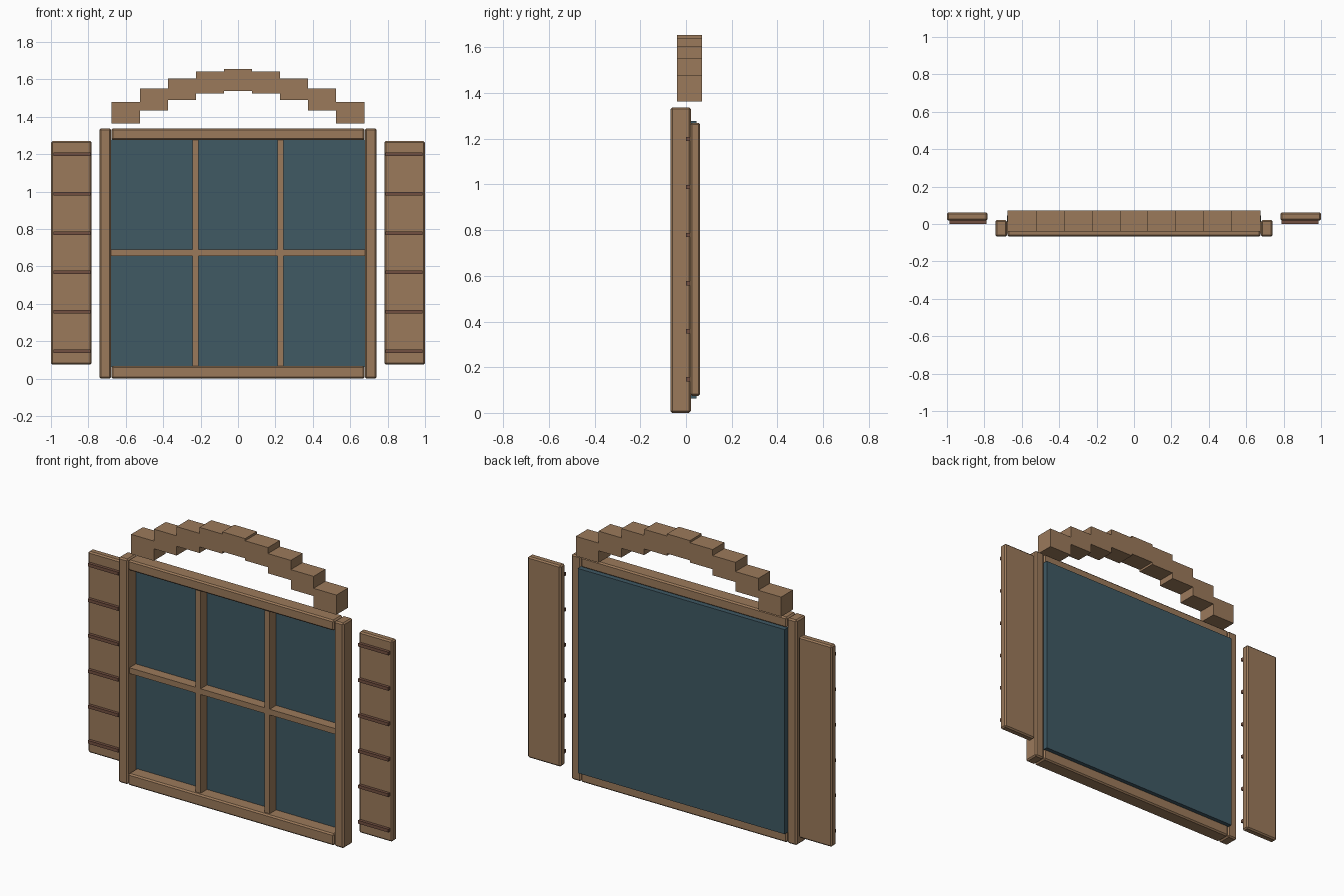
import bpy
import bmesh

if "Cube" in bpy.data.objects:
    bpy.data.objects.remove(bpy.data.objects["Cube"])


def material(name, rgb):
    m = bpy.data.materials.new(name)
    m.diffuse_color = (*rgb, 1.0)
    m.use_nodes = True
    m.node_tree.nodes["Principled BSDF"].inputs["Base Color"].default_value = m.diffuse_color
    return m


WOOD = material("warm wood", (0.33, 0.195, 0.105))
SLAT = material("dark red wood", (0.17, 0.08, 0.053))
GLASS = material("slate blue glass", (0.05, 0.10, 0.127))


def box(name, xs, ys, zs, mat, bevel=0.0):
    """Box between (min, max) pairs, with an optional chamfer."""
    bm = bmesh.new()
    bmesh.ops.create_cube(bm, size=1.0)
    for v in bm.verts:
        for i, (lo, hi) in enumerate((xs, ys, zs)):
            v.co[i] = hi if v.co[i] > 0 else lo
    if bevel:
        bmesh.ops.bevel(bm, geom=list(bm.edges), offset=bevel, segments=1,
                        affect='EDGES', profile=0.5)
    mesh = bpy.data.meshes.new(name)
    bm.to_mesh(mesh)
    bm.free()
    mesh.materials.append(mat)
    ob = bpy.data.objects.new(name, mesh)
    bpy.context.collection.objects.link(ob)
    return ob


def span(centre, size):
    return (centre - size / 2, centre + size / 2)


FRAME_Y = (-0.068, 0.021)
BAR_Y = (-0.05, 0.012)
CHAMFER = 0.008

# Outer frame rails and glass pane
box("bottom_rail", (-0.677, 0.677), FRAME_Y, (0.0, 0.069), WOOD, CHAMFER)
box("top_rail", (-0.677, 0.677), FRAME_Y, (1.276, 1.338), WOOD, CHAMFER)
box("glass_pane", (-0.68, 0.68), (0.01, 0.045), (0.062, 1.278), GLASS)

# Glazing bars
box("cross_bar", (-0.68, 0.68), BAR_Y, span(0.673, 0.034), WOOD)
for side, label in ((-1, "left"), (1, "right")):
    box(label + "_upright_bar", span(side * 0.227, 0.033), BAR_Y,
        (0.06, 1.285), WOOD)

    # Frame stile
    box(label + "_stile", span(side * 0.71, 0.062), FRAME_Y,
        (0.0, 1.338), WOOD, CHAMFER)

    # Shutter board with raised slats
    box(label + "_shutter", span(side * 0.891, 0.218), (0.018, 0.062),
        (0.075, 1.27), WOOD, CHAMFER)
    for i in range(6):
        box(f"{label}_shutter_slat_{i + 1}", span(side * 0.888, 0.198),
            (0.0, 0.03), span(0.147 + i * 0.2105, 0.019), SLAT)

# Stepped arch of blocks, from the crown outwards
ARCH_TOPS = (1.655, 1.642, 1.606, 1.551, 1.48)
for i in range(-4, 5):
    top = ARCH_TOPS[abs(i)]
    box(f"arch_block_{i + 5}", span(i * 0.15, 0.15), (-0.04, 0.071),
        (top - 0.117, top), WOOD)
